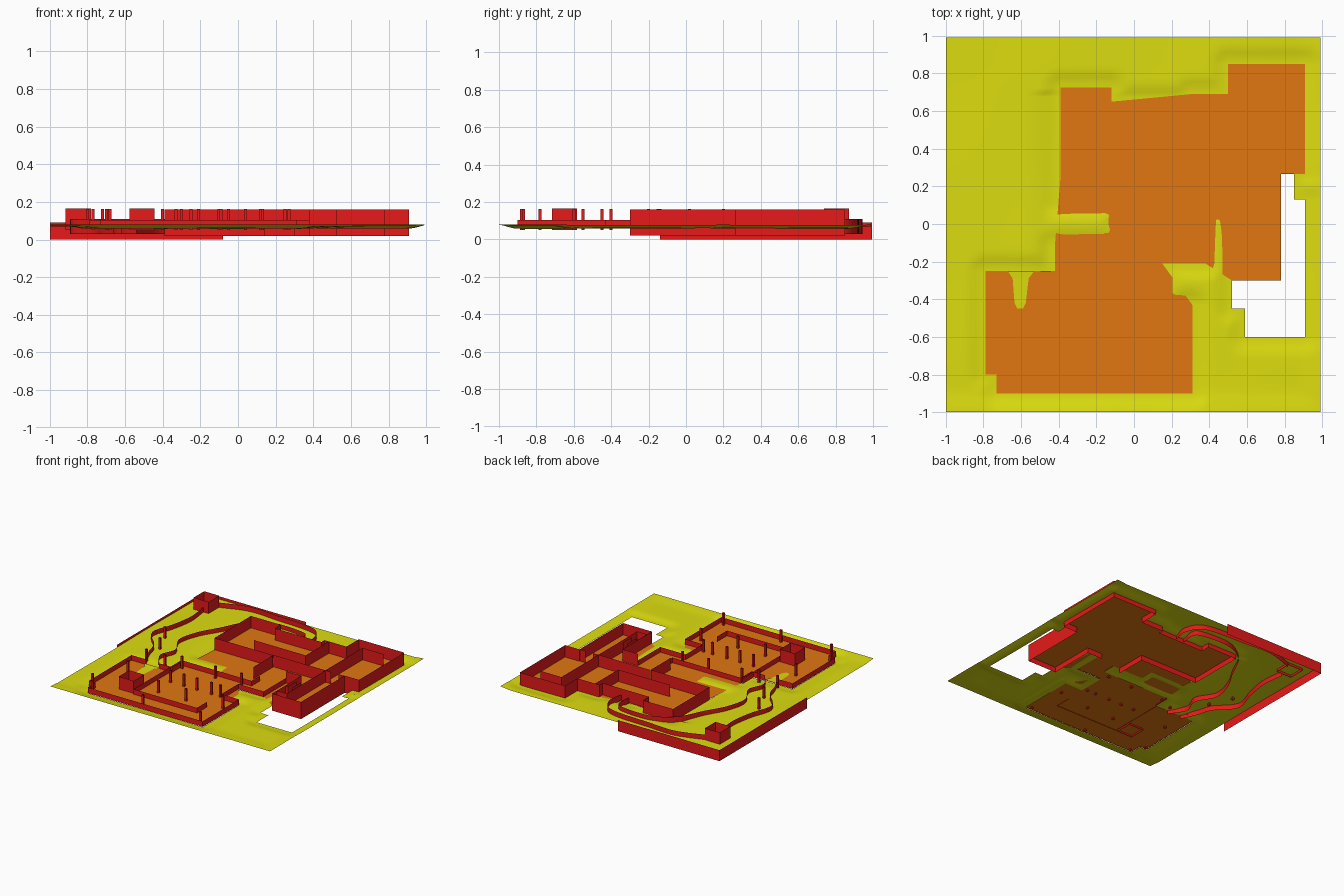
import bpy, bmesh, math
from mathutils import Vector

if "Cube" in bpy.data.objects:
    bpy.data.objects.remove(bpy.data.objects["Cube"])

FLOOR_Z, TOP_Z = 0.063, 0.16


def material(name, rgb):
    m = bpy.data.materials.new(name)
    m.diffuse_color = (*rgb, 1)
    m.use_nodes = True
    m.node_tree.nodes["Principled BSDF"].inputs["Base Color"].default_value = m.diffuse_color
    return m


RED = material("wall_red", (0.8, 0.01, 0.01))
ORANGE = material("floor_orange", (0.75, 0.18, 0.005))
YELLOW = material("terrain_yellow", (0.72, 0.72, 0.005))


def add_object(name, bm, mat):
    me = bpy.data.meshes.new(name)
    bm.to_mesh(me)
    bm.free()
    me.materials.append(mat)
    ob = bpy.data.objects.new(name, me)
    bpy.context.collection.objects.link(ob)
    return ob


def walls(name, paths, z0, z1, closed=False):
    """Thin vertical sheets standing along plan paths."""
    bm = bmesh.new()
    for pts in paths:
        lo = [bm.verts.new((x, y, z0)) for x, y in pts]
        hi = [bm.verts.new((x, y, z1)) for x, y in pts]
        n = len(pts)
        for i in range(n if closed else n - 1):
            j = (i + 1) % n
            bm.faces.new((lo[i], lo[j], hi[j], hi[i]))
    return add_object(name, bm, RED)


def square(x, y, s):
    h = s / 2
    return [(x - h, y - h), (x + h, y - h), (x + h, y + h), (x - h, y + h)]


def smooth_path(pts, steps=6):
    """Catmull-Rom curve through the plan points."""
    p = [Vector(q) for q in [pts[0]] + pts + [pts[-1]]]
    out = []
    for a, b, c, d in zip(p, p[1:], p[2:], p[3:]):
        for i in range(steps):
            t = i / steps
            q = (2 * b + (c - a) * t + (2 * a - 5 * b + 4 * c - d) * t * t
                 + (3 * b - a - 3 * c + d) * t ** 3) / 2
            out.append((q.x, q.y))
    return out + [pts[-1]]


# Plan outlines: tall block and its corridor, then the low yard
TALL = [(.20, 0), (.14, 0), (.14, .255), (-.39, .255), (-.39, .725), (-.12, .725),
        (-.12, .65), (.30, .65), (.30, .69), (.50, .69), (.50, .85), (.91, .85),
        (.91, .265), (.78, .265), (.78, -.30), (.52, -.30), (.52, .08), (.38, .08)]
YARD = [(.38, -.21), (.15, -.21), (.15, -.43), (.31, -.43), (.31, -.90), (-.73, -.90),
        (-.73, -.80), (-.79, -.80), (-.79, -.25), (-.42, -.25), (-.42, -.11), (.20, -.11)]
PLAN = TALL + YARD
# Open pits beside the tall block
PIT_A = [(-.39, .255), (-.39, .11), (-.08, .11), (-.08, 0), (.14, 0), (.14, .255)]
PIT_B = [(.78, .265), (.85, .265), (.85, .13), (.91, .13), (.91, -.60), (.59, -.60),
         (.59, -.45), (.52, -.45), (.52, -.30), (.78, -.30)]
HOLES = [PLAN, PIT_A, PIT_B]


def inside(x, y, poly):
    hit = False
    for (x1, y1), (x2, y2) in zip(poly, poly[1:] + poly[:1]):
        if (y1 > y) != (y2 > y) and x < x1 + (y - y1) * (x2 - x1) / (y2 - y1):
            hit = not hit
    return hit


def edge_distance(x, y, poly):
    best = 9
    for (x1, y1), (x2, y2) in zip(poly, poly[1:] + poly[:1]):
        dx, dy = x2 - x1, y2 - y1
        t = max(0, min(1, ((x - x1) * dx + (y - y1) * dy) / (dx * dx + dy * dy)))
        best = min(best, math.hypot(x - x1 - t * dx, y - y1 - t * dy))
    return best


def step(a, b, v):
    t = max(0, min(1, (v - a) / (b - a)))
    return t * t * (3 - 2 * t)


def ground(x, y):
    d = min(edge_distance(x, y, p) for p in HOLES)
    z = .058 + .012 * step(.02, .10, d)
    z += .009 * step(.88, 1, max(x, -y))                    # raised right and front rims
    z += .0015 * math.sin(7 * x + 2) * math.sin(6 * y)      # gentle bumps
    if -.42 < y < .70:                                      # ditch left of the tall block
        z -= .006 * math.exp(-((x + .47) / .05) ** 2)
    return z


# Terrain: grid whose lines follow the outlines, with the holes left out
def grid_lines(axis):
    fixed = {round(p[axis], 3) for poly in HOLES for p in poly}
    reg = {round(-1 + i * 1.99 / 76, 3) for i in range(77)}
    return sorted(fixed | {r for r in reg if all(abs(r - f) > .006 for f in fixed)})


xs, ys = grid_lines(0), grid_lines(1)
bm = bmesh.new()
grid = [[bm.verts.new((x, y, ground(x, y))) for y in ys] for x in xs]
for i in range(len(xs) - 1):
    for j in range(len(ys) - 1):
        cx, cy = (xs[i] + xs[i + 1]) / 2, (ys[j] + ys[j + 1]) / 2
        if not any(inside(cx, cy, h) for h in HOLES):
            bm.faces.new((grid[i][j], grid[i + 1][j], grid[i + 1][j + 1], grid[i][j + 1]))
bmesh.ops.delete(bm, geom=[v for v in bm.verts if not v.link_faces], context='VERTS')
for f in bm.faces:
    f.smooth = True
add_object("terrain", bm, YELLOW)

# Earth ramp spilling into the yard
bm = bmesh.new()
ramp = [(-.67, -.25, .07), (-.645, -.29, .068), (-.635, -.42, .065), (-.62, -.45, .064),
        (-.59, -.45, .064), (-.575, -.42, .065), (-.56, -.29, .068), (-.53, -.25, .07)]
bm.faces.new([bm.verts.new(p) for p in reversed(ramp)])
bmesh.ops.triangulate(bm, faces=bm.faces[:])
bmesh.ops.recalc_face_normals(bm, faces=bm.faces[:])
add_object("entry_ramp", bm, YELLOW)

# Floor
bm = bmesh.new()
bm.faces.new([bm.verts.new((x, y, FLOOR_Z)) for x, y in reversed(PLAN)])
bmesh.ops.triangulate(bm, faces=bm.faces[:])
bmesh.ops.recalc_face_normals(bm, faces=bm.faces[:])
add_object("floor", bm, ORANGE)

# Tall block walls
walls("tall_outer_walls", [TALL[1:]], .02, TOP_Z)
walls("tall_inner_walls", [
    [(.34, .69), (.34, .39), (-.13, .39)],
    [(.80, .74), (.61, .74), (.61, -.24), (.52, -.24)],
    [(.14, .26), (.66, .26)], [(.73, .26), (.78, .26)],
    [(.52, -.13), (.545, -.13), (.545, -.02)], [(.585, -.13), (.585, -.02)]], FLOOR_Z, TOP_Z)

# Low yard walls
walls("yard_outer_walls", [
    [(.38, .08)] + YARD[:9] + [(-.66, -.25)],
    [(-.54, -.25)] + YARD[9:] + [(.20, 0)]], .06, .105)
walls("yard_inner_walls", [[(-.435, -.11), (-.435, -.73), (.14, -.73), (.14, -.60)]], .06, .105)

# Hollow towers
walls("yard_tower", [square(-.51, -.65, .135)], .05, .165, True)
walls("corner_tower", [square(-.85, .805, .135)], .05, .165, True)

# Thin posts in and around the yard
posts = [(-.77, -.78), (-.70, -.88), (-.68, -.45), (-.33, -.40), (-.21, -.40), (-.09, -.40),
         (.04, -.40), (.12, -.40), (-.30, -.60), (-.05, -.60), (.25, -.55), (.27, -.87),
         (-.25, -.87), (-.40, -.15), (-.10, -.15), (.13, -.14), (-.69, -.20), (-.52, -.20),
         (-.72, .02), (-.80, .20)]
walls("posts", [square(x, y, .016) for x, y in posts], .05, .163, True)

# Boundary wall at the back left, and the winding road walls
walls("boundary_wall", [[(-.08, .995), (-1, .995), (-1, -.14)]], .0, .09)
walls("road_outer_wall", [
    smooth_path([(.13, .65), (.15, .76), (.10, .87), (-.02, .915), (-.3, .93), (-.55, .94), (-.78, .87)]),
    smooth_path([(-.83, .74), (-.81, .55), (-.84, .36), (-.89, .16), (-.76, .0), (-.72, -.12), (-.66, -.25)])],
    .03, .11)
walls("road_inner_wall", [
    smooth_path([(.06, .65), (.07, .75), (.02, .81), (-.24, .82), (-.42, .72), (-.53, .52),
                 (-.62, .36), (-.66, .18), (-.58, .02), (-.62, -.12), (-.54, -.25)])], .03, .105)
